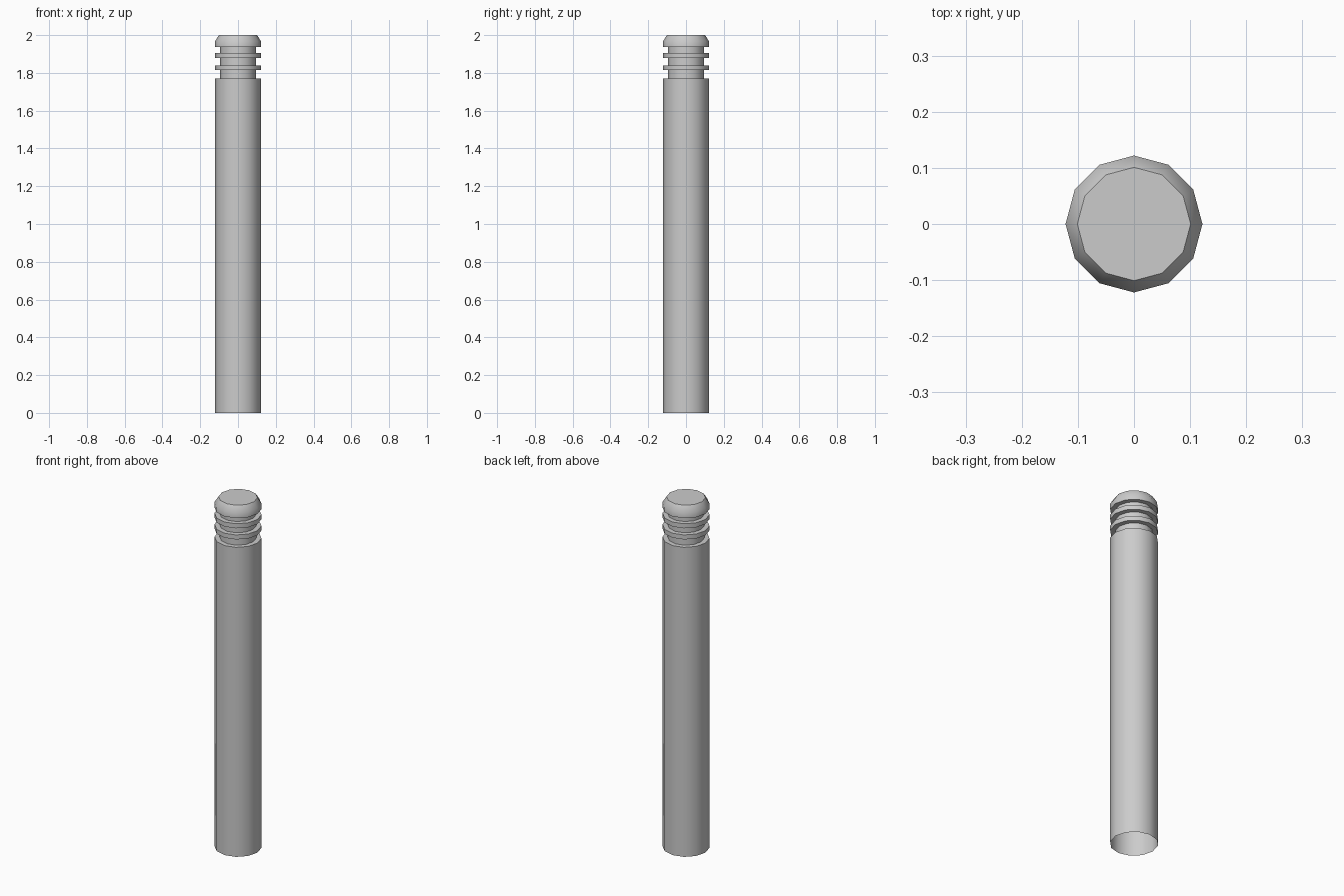
import bpy, bmesh, math

if "Cube" in bpy.data.objects:
    bpy.data.objects.remove(bpy.data.objects["Cube"])

SIDES = 12
R_OUT, R_GROOVE, R_TOP = 0.122, 0.095, 0.101

# Profile (radius, height) from the open bottom up to the cap
profile = [(R_OUT, 0.0), (R_OUT, 1.769), (R_GROOVE, 1.769)]
for low, high in [(1.814, 1.84), (1.878, 1.904)]:  # the two thin rings
    profile += [(R_GROOVE, low), (R_OUT, low), (R_OUT, high), (R_GROOVE, high)]
profile += [(R_GROOVE, 1.936), (R_OUT, 1.936), (R_OUT, 1.967), (R_TOP, 2.0)]

# Lathe the profile with 12 sides
bm = bmesh.new()
loops = []
for r, z in profile:
    loops.append([bm.verts.new((r * math.cos(math.tau * i / SIDES),
                                r * math.sin(math.tau * i / SIDES), z))
                  for i in range(SIDES)])
for a, b in zip(loops, loops[1:]):
    for i in range(SIDES):
        j = (i + 1) % SIDES
        bm.faces.new((a[i], a[j], b[j], b[i]))

# Flat top; the bottom stays open
bm.faces.new(loops[-1])

mesh = bpy.data.meshes.new("bollard_post")
bm.to_mesh(mesh)
bm.free()
post = bpy.data.objects.new("bollard_post", mesh)
bpy.context.collection.objects.link(post)

# Smooth around the post, sharp at grooves and top
bpy.context.view_layer.objects.active = post
post.select_set(True)
bpy.ops.object.shade_smooth_by_angle(angle=math.radians(40))
